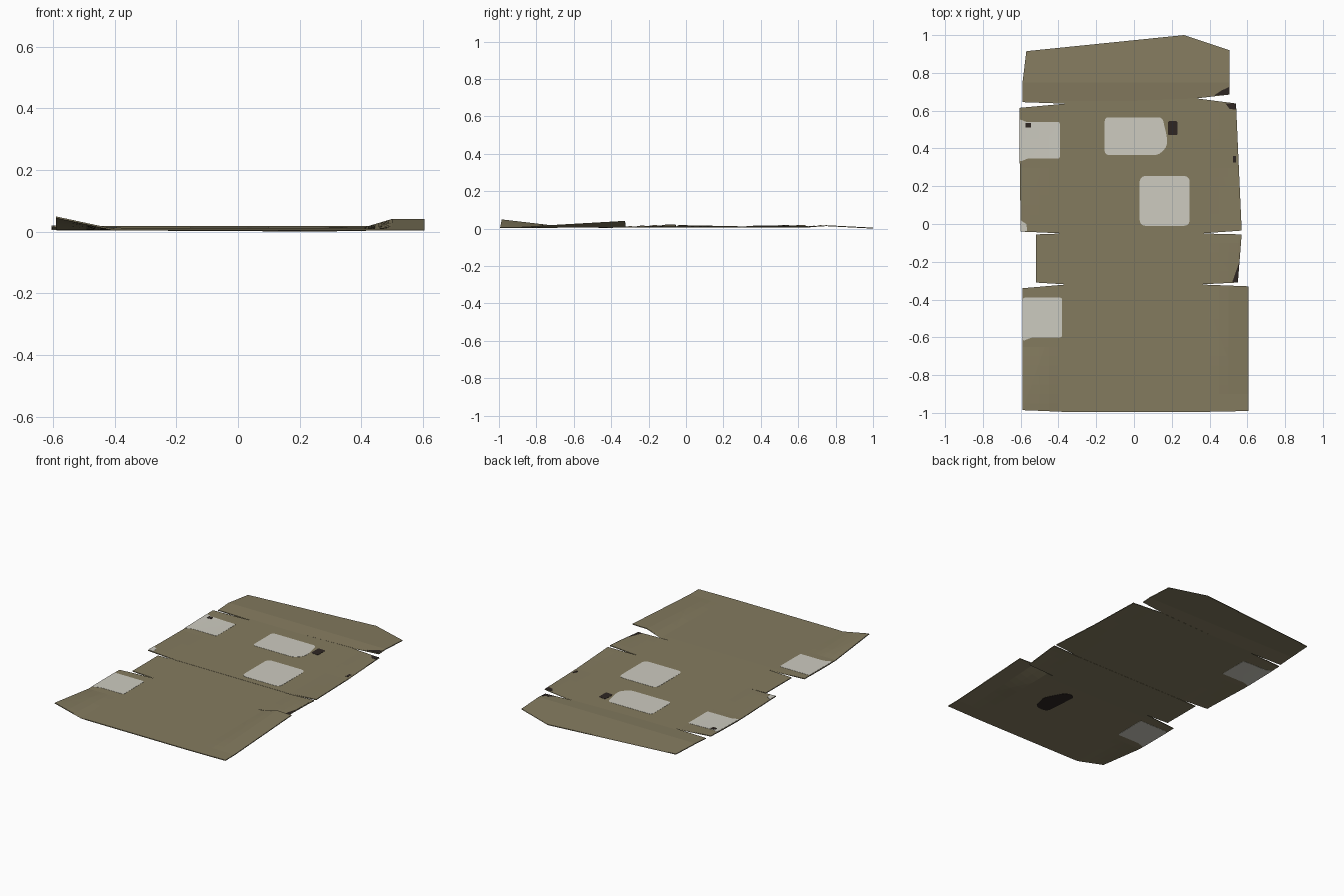
import bpy, bmesh
from mathutils import Vector

if "Cube" in bpy.data.objects:
    bpy.data.objects.remove(bpy.data.objects["Cube"])

THICK = 0.005


def material(name, rgb):
    lin = [(c / 255 / 12.92) if c < 11 else ((c / 255 + 0.055) / 1.055) ** 2.4 for c in rgb]
    m = bpy.data.materials.new(name)
    m.diffuse_color = (*lin, 1)
    m.use_nodes = True
    m.node_tree.nodes["Principled BSDF"].inputs["Base Color"].default_value = m.diffuse_color
    return m


CARD = material("olive cardboard", (132, 123, 95))
PALE = material("pale label", (205, 203, 192))
DARK = material("dark stain", (46, 38, 34))


def clamp(v):
    return max(0.0, min(1.0, v))


# height of the top surface of each panel, with creases and curled flaps
def z_top(x, y):
    if y < 0.7:
        return 0.012 + 0.006 * clamp((y - 0.65) / 0.1)
    return 0.018 - 0.013 * clamp((y - 0.75) / 0.25) if y > 0.75 else 0.012 + 0.006 * clamp((y - 0.65) / 0.1)


def z_main(x, y):
    return 0.012 + 0.006 * clamp((abs(x) - 0.4) / 0.2) * clamp(abs(y - 0.3) / 0.3)


def z_spine(x, y):
    return 0.011 + 0.008 * clamp((x - 0.4) / 0.15) * clamp((y + 0.3) / 0.2)


def z_front(x, y):
    z = 0.008 + 0.003 * clamp((y + 1) / 0.65)
    z += 0.041 * clamp((-0.4 - x) / 0.19) * clamp((-0.65 - y) / 0.335)
    z += 0.030 * clamp((x - 0.4) / 0.1) * clamp((y + 0.9) / 0.57)
    return z


def sheet(name, outline, zfunc, mat, lift=0.0, thick=THICK, rounding=0.0):
    """Thin sheet cut to an outline and draped over a height function."""
    bm = bmesh.new()
    bm.faces.new([bm.verts.new((x, y, 0)) for x, y in outline])
    if rounding:
        bmesh.ops.bevel(bm, geom=bm.verts[:], offset=rounding, segments=3,
                        profile=0.5, affect='VERTICES')
    bmesh.ops.triangulate(bm, faces=bm.faces[:], ngon_method='EAR_CLIP')
    for axis in (0, 1):
        for i in range(-20, 21):
            co, no = Vector((0, 0, 0)), Vector((0, 0, 0))
            co[axis], no[axis] = i * 0.05, 1
            bmesh.ops.bisect_plane(bm, geom=bm.verts[:] + bm.edges[:] + bm.faces[:],
                                   dist=1e-5, plane_co=co, plane_no=no)
    bm.normal_update()
    flip = [f for f in bm.faces if f.normal.z < 0]
    bmesh.ops.reverse_faces(bm, faces=flip)
    for v in bm.verts:
        v.co.z = zfunc(v.co.x, v.co.y) + lift
    me = bpy.data.meshes.new(name)
    bm.to_mesh(me)
    bm.free()
    me.materials.append(mat)
    ob = bpy.data.objects.new(name, me)
    bpy.context.collection.objects.link(ob)
    mod = ob.modifiers.new("thickness", 'SOLIDIFY')
    mod.thickness, mod.offset = thick, -1
    return ob


def patch(name, outline, zfunc, mat, under=False, rounding=0.03):
    lift = -THICK - 0.001 if under else 0.002
    sheet(name, outline, zfunc, mat, lift, 0.001, rounding)


def box(x0, x1, y0, y1):
    return [(x0, y0), (x1, y0), (x1, y1), (x0, y1)]


# cardboard panels, joined along their hinges
sheet("top_panel", [(-.57, .915), (-.59, .75), (-.59, .645), (-.375, .645), (-.365, .637),
                    (.33, .665), (.34, .677), (.505, .685), (.505, .92), (.33, .92),
                    (.265, 1), (-.285, .93), (-.365, .908)], z_top, CARD)
sheet("main_panel", [(-.605, .615), (-.605, .33), (-.60, -.04), (-.39, -.04), (-.375, -.05),
                     (.355, -.05), (.37, -.035), (.57, -.035), (.54, .47), (.54, .638),
                     (.345, .64), (.33, .665), (-.365, .637), (-.385, .615)], z_main, CARD)
sheet("spine_panel", [(-.52, -.055), (-.52, -.31), (-.37, -.31), (-.355, -.32), (.345, -.32),
                      (.355, -.31), (.55, -.31), (.57, -.055), (.36, -.055), (.355, -.05),
                      (-.375, -.05), (-.38, -.055)], z_spine, CARD)
sheet("front_panel", [(-.59, -.34), (-.59, -.985), (-.375, -.985), (-.36, -.995), (.35, -.995),
                      (.37, -.99), (.605, -.99), (.605, -.33), (.35, -.33), (.345, -.32),
                      (-.355, -.32), (-.37, -.34)], z_front, CARD)

# pale labels on the upper side
main_flap = [(-.604, .555), (-.604, .33), (-.56, .347), (-.393, .347), (-.393, .54), (-.57, .54)]
front_flap = [(-.589, -.39), (-.589, -.62), (-.54, -.60), (-.38, -.60), (-.38, -.39)]
patch("main_flap_label", main_flap, z_main, PALE, rounding=.008)
patch("front_flap_label", front_flap, z_front, PALE, rounding=.012)
patch("upper_label", [(-.155, .565), (-.155, .365), (.13, .365), (.175, .41), (.175, .46),
                      (.15, .565)], z_main, PALE, rounding=.02)
patch("lower_label", box(.03, .295, -.01, .255), z_main, PALE)
patch("main_corner_chip", [(-.6, .02), (-.6, -.038), (-.565, -.038), (-.57, 0)],
      z_main, PALE, rounding=0)

# the same labels seen on the underside of the side flaps
patch("main_flap_label_under", main_flap, z_main, PALE, under=True, rounding=.008)
patch("front_flap_label_under", front_flap, z_front, PALE, under=True, rounding=.012)

# dark stains
patch("label_stain", box(.18, .23, .47, .545), z_main, DARK, rounding=.008)
patch("flap_speck", box(-.575, -.545, .51, .535), lambda x, y: z_main(x, y) + .0015, DARK, rounding=.005)
patch("edge_speck", box(.525, .541, .325, .36), z_main, DARK, rounding=0)
patch("top_corner_stain", [(.425, .681), (.503, .686), (.503, .725), (.46, .705)],
      z_top, DARK, rounding=0)
patch("main_corner_stain", [(.485, .637), (.505, .61), (.539, .605), (.539, .637)],
      z_main, DARK, rounding=0)
patch("spine_edge_stain", [(.568, -.057), (.558, -.2), (.545, -.28), (.52, -.308), (.549, -.308)],
      z_spine, DARK, rounding=0)
patch("underside_stain", [(.12, -.66), (.21, -.66), (.24, -.55), (.17, -.42), (.10, -.42),
                          (.11, -.54)], z_front, DARK, under=True)
